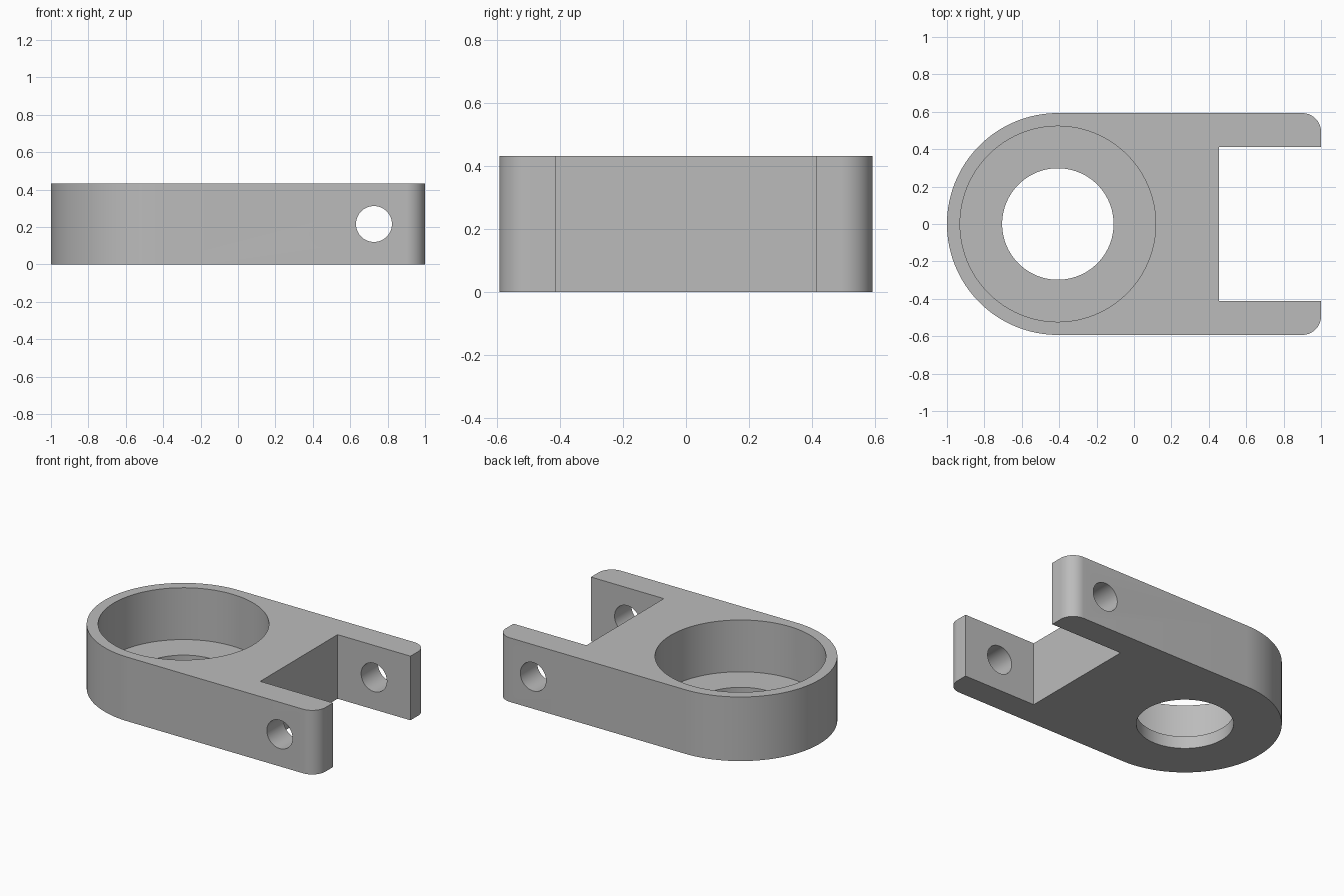
import bpy, bmesh, math

if "Cube" in bpy.data.objects:
    bpy.data.objects.remove(bpy.data.objects["Cube"])

HEIGHT, HALF_W, FLOOR = 0.433, 0.593, 0.083
CX = -1 + HALF_W                # centre of the round end
NOTCH_X, ARM_IN = 0.455, 0.413  # slot depth and inner arm faces
CORNER = 0.1

grey = bpy.data.materials.new("grey")
grey.diffuse_color = (0.5, 0.5, 0.5, 1)
grey.use_nodes = True
grey.node_tree.nodes["Principled BSDF"].inputs["Base Color"].default_value = grey.diffuse_color


def arc(cx, cy, r, a0, a1, n):
    """Points along an arc, angles in degrees."""
    return [(cx + r * math.cos(math.radians(a0 + (a1 - a0) * i / n)),
             cy + r * math.sin(math.radians(a0 + (a1 - a0) * i / n)))
            for i in range(n + 1)]


def cutter(name, r, depth, loc, rot=(0, 0, 0)):
    """Hidden cylinder that drills one hole in the bracket."""
    bpy.ops.mesh.primitive_cylinder_add(vertices=96, radius=r, depth=depth,
                                        location=loc, rotation=rot)
    ob = bpy.context.object
    ob.name = name
    ob.hide_render = True
    ob.data.materials.append(grey)
    return ob


# Outline: upper arm tip, round end, then the mirrored lower half
upper = [(NOTCH_X, ARM_IN), (1, ARM_IN)]
upper += arc(1 - CORNER, HALF_W - CORNER, CORNER, 0, 90, 14)
upper += arc(CX, 0, HALF_W, 90, 180, 48)
outline = upper + [(x, -y) for x, y in reversed(upper[:-1])]

# Bracket body: extruded outline
bm = bmesh.new()
base = bm.faces.new([bm.verts.new((x, y, 0)) for x, y in outline])
top = bmesh.ops.extrude_face_region(bm, geom=[base])["geom"]
bmesh.ops.translate(bm, vec=(0, 0, HEIGHT),
                    verts=[v for v in top if isinstance(v, bmesh.types.BMVert)])
bmesh.ops.recalc_face_normals(bm, faces=bm.faces)
mesh = bpy.data.meshes.new("bracket")
bm.to_mesh(mesh)
bm.free()
mesh.materials.append(grey)
bracket = bpy.data.objects.new("bracket", mesh)
bpy.context.collection.objects.link(bracket)

# Stepped bore and cross-pin hole through both arms
cutters = [
    cutter("bore_cutter", 0.523, 1, (CX, 0, FLOOR + 0.5)),
    cutter("through_hole_cutter", 0.298, 1, (CX, 0, 0.1)),
    cutter("pin_hole_cutter", 0.096, 2, (0.727, 0, HEIGHT / 2), (math.pi / 2, 0, 0)),
]
bpy.ops.object.select_all(action='DESELECT')
bracket.select_set(True)
bpy.context.view_layer.objects.active = bracket
for c in cutters:
    mod = bracket.modifiers.new(c.name, 'BOOLEAN')
    mod.operation, mod.solver, mod.object = 'DIFFERENCE', 'EXACT', c
    bpy.ops.object.modifier_apply(modifier=mod.name)
for c in cutters:
    bpy.data.objects.remove(c)

bracket.select_set(True)
bpy.ops.object.shade_smooth_by_angle(angle=math.radians(30))
